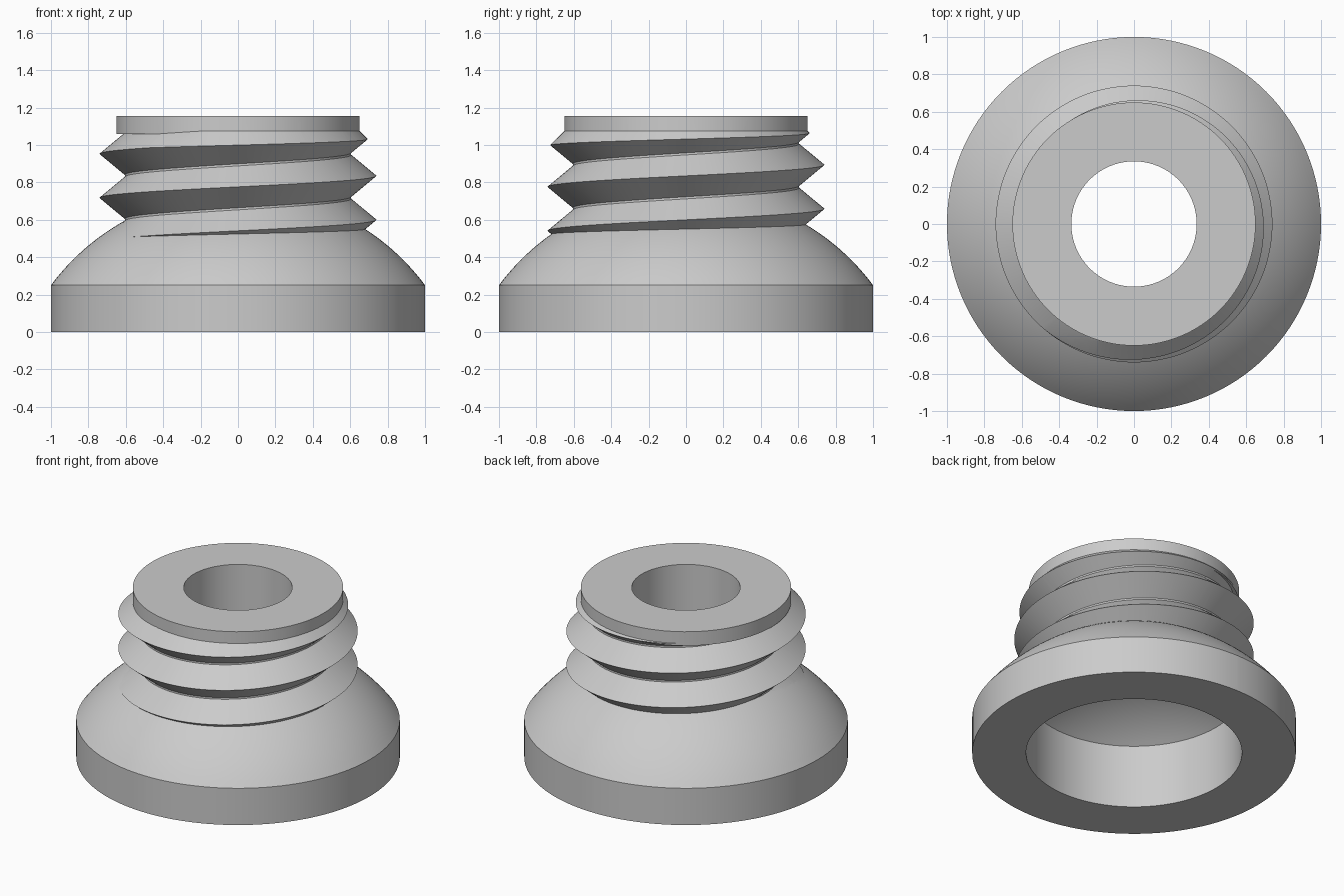
import bpy, bmesh
from math import sin, cos, radians, sqrt, tau

cube = bpy.data.objects.get("Cube")
if cube:
    bpy.data.objects.remove(cube, do_unlink=True)

SEG = 128
PITCH = 0.235
DOME_Z = -0.496          # centre of the spherical shoulder

grey = bpy.data.materials.new("plain grey")
grey.use_nodes = True
colour = (0.6, 0.6, 0.6, 1)
grey.diffuse_color = colour
grey.node_tree.nodes["Principled BSDF"].inputs["Base Color"].default_value = colour


def finish(bm, name):
    bmesh.ops.remove_doubles(bm, verts=bm.verts, dist=1e-5)
    bmesh.ops.recalc_face_normals(bm, faces=bm.faces)
    mesh = bpy.data.meshes.new(name)
    bm.to_mesh(mesh)
    bm.free()
    mesh.materials.append(grey)
    obj = bpy.data.objects.new(name, mesh)
    bpy.context.collection.objects.link(obj)
    return obj


def skin(bm, rings, wrap):
    """Join matching open or closed rings of vertices with faces."""
    n = len(rings[0])
    for a, b in zip(rings, rings[1:]):
        for j in range(n if wrap else n - 1):
            k = (j + 1) % n
            bm.faces.new((a[j], b[j], b[k], a[k]))


def revolve(name, profile):
    """Solid of revolution; the profile runs between two points on the axis."""
    bm = bmesh.new()
    rings = [[bm.verts.new((r * cos(tau * i / SEG), r * sin(tau * i / SEG), z))
              for i in range(SEG)] for r, z in profile[1:-1]]
    skin(bm, rings, True)
    bm.faces.new(rings[0])
    bm.faces.new(rings[-1])
    return finish(bm, name)


def arc(radius, r0, r1, steps=14):
    """Points on the spherical shoulder between two distances from the axis."""
    rs = [r0 + (r1 - r0) * i / steps for i in range(steps + 1)]
    return [(r, DOME_Z + sqrt(radius ** 2 - r * r)) for r in rs]


def boolean(target, tool, operation):
    mod = target.modifiers.new(operation.lower(), "BOOLEAN")
    mod.operation, mod.solver, mod.object = operation, "EXACT", tool
    bpy.context.view_layer.objects.active = target
    bpy.ops.object.modifier_apply(modifier=mod.name)
    bpy.data.objects.remove(tool, do_unlink=True)


# Flange, domed shoulder, neck and collar
body = revolve("threaded_nut", [(0, 0), (1, 0)] + arc(1.248, 1, 0.605)
               + [(0.605, 1.06), (0.65, 1.06), (0.65, 1.155), (0, 1.155)])

# Helical V thread
bm = bmesh.new()
section = [(0.55, -0.116), (0.60, -0.116), (0.74, 0), (0.60, 0.116), (0.55, 0.116)]
rings = []
for i in range(-100, 321):
    turn = i / SEG
    a, z = tau * turn, 0.60 + PITCH * turn
    rings.append([bm.verts.new((r * cos(a), r * sin(a), z + dz)) for r, dz in section])
skin(bm, rings, True)
bm.faces.new(rings[0])
bm.faces.new(rings[-1])
thread = finish(bm, "thread")

# Lead-in chamfer at the top of the thread
envelope = revolve("thread_envelope", [(0, 0.1), (0.8, 0.1), (0.8, 0.925),
                                       (0.64, 1.085), (0.64, 1.12), (0, 1.12)])
boolean(thread, envelope, "INTERSECT")
boolean(body, thread, "UNION")

# Stepped bore with a domed ceiling
bore = revolve("bore_cutter", [(0, -0.1), (0.667, -0.1)] + arc(1.143, 0.667, 0.335)
               + [(0.335, 1.3), (0, 1.3)])
boolean(body, bore, "DIFFERENCE")

# Narrow slot from front to back
bm = bmesh.new()
bmesh.ops.create_cube(bm, size=1)
for v in bm.verts:
    v.co = (v.co.x * 0.025, v.co.y * 3, 0.03 if v.co.z < 0 else 1.4)
boolean(body, finish(bm, "slot_cutter"), "DIFFERENCE")

# Smooth curved surfaces, crisp edges
bpy.ops.object.select_all(action="DESELECT")
body.select_set(True)
bpy.context.view_layer.objects.active = body
bpy.ops.object.shade_smooth_by_angle(angle=radians(20))
